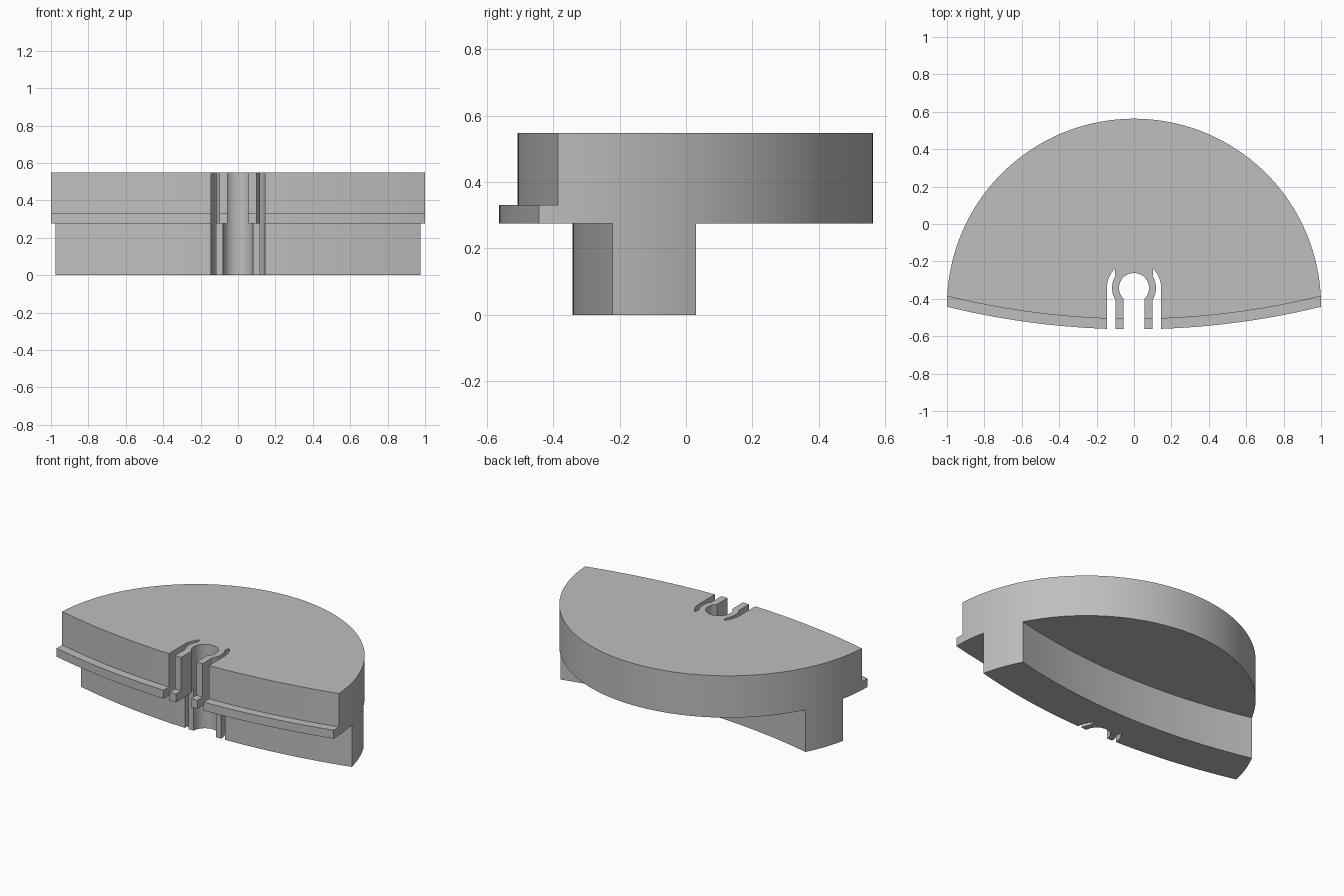
import bpy, bmesh
from math import sin, cos, atan2, acos, asin, pi, sqrt, radians

cube = bpy.data.objects.get("Cube")
if cube:
    bpy.data.objects.remove(cube, do_unlink=True)

RIM_Y = -0.437      # centre of the unit-radius rim
BOW_Y = 3.64        # shared centre of the shallow front and back curves
KEY_Y = -0.342      # centre of the clip hole

grey = bpy.data.materials.new("plain grey")
grey.use_nodes = True
tone = (0.52, 0.52, 0.52, 1)
grey.diffuse_color = tone
grey.node_tree.nodes["Principled BSDF"].inputs["Base Color"].default_value = tone


def arc(cy, r, a, b, n):
    """Points along a circle centred on x = 0."""
    return [(r * cos(a + (b - a) * i / n), cy + r * sin(a + (b - a) * i / n))
            for i in range(n + 1)]


def corner(r):
    """Right-hand point where a bow of radius r meets the rim."""
    y = (1 - r * r + BOW_Y ** 2 - RIM_Y ** 2) / (2 * (BOW_Y - RIM_Y))
    return sqrt(1 - (y - RIM_Y) ** 2), y


def bow(r):
    """Shallow curve from the left rim point to the right one."""
    x, y = corner(r)
    half = asin(x / r)
    return arc(BOW_Y, r, -pi / 2 - half, -pi / 2 + half, 32)


def rim_angle(r):
    x, y = corner(r)
    return atan2(y - RIM_Y, x)


def outline(front, back=None):
    a = rim_angle(front)
    if back is None:
        return bow(front) + arc(RIM_Y, 1, a, pi - a, 96)[1:-1]
    b = rim_angle(back)
    right = arc(RIM_Y, 1, a, b, 10)[1:-1]
    left = [(-x, y) for x, y in reversed(right)]
    return bow(front) + right + bow(back)[::-1] + left


def prism(name, points, z0, z1):
    bm = bmesh.new()
    base = bm.faces.new([bm.verts.new((x, y, z0)) for x, y in points])
    top = bmesh.ops.extrude_face_region(bm, geom=[base])["geom"]
    bmesh.ops.translate(bm, vec=(0, 0, z1 - z0),
                        verts=[v for v in top if isinstance(v, bmesh.types.BMVert)])
    bmesh.ops.recalc_face_normals(bm, faces=bm.faces)
    mesh = bpy.data.meshes.new(name)
    bm.to_mesh(mesh)
    bm.free()
    mesh.materials.append(grey)
    obj = bpy.data.objects.new(name, mesh)
    bpy.context.collection.objects.link(obj)
    return obj


# Main parts
parts = [
    prism("upper_deck", outline(4.148), 0.275, 0.548),
    prism("front_lip", outline(4.203, 4.148), 0.275, 0.33),
    prism("lower_rail", outline(3.983, 3.716), 0, 0.275),
]

# Keyhole cutter: round hole with a straight mouth
mouth = acos(0.055 / 0.08)
keyhole = [(0.055, -0.7)] + arc(KEY_Y, 0.08, -mouth, pi + mouth, 40) + [(-0.055, -0.7)]
cutters = [prism("keyhole_cutter", keyhole, -0.1, 0.7)]

# Relief slots that leave a springy arm on each side of the hole
bulge = acos(0.1 / 0.118)
slot = ([(0.1, -0.7)] + arc(KEY_Y, 0.118, -bulge, bulge, 16)
        + arc(KEY_Y, 0.145, radians(45), 0, 12) + [(0.145, -0.7)])
for side, s in (("left", 1), ("right", -1)):
    cutters.append(prism(side + "_slot_cutter", [(s * x, y) for x, y in slot], -0.1, 0.7))

# Cut the clip through every part
for part in parts:
    bpy.ops.object.select_all(action="DESELECT")
    part.select_set(True)
    bpy.context.view_layer.objects.active = part
    for cutter in cutters:
        mod = part.modifiers.new("clip_cut", "BOOLEAN")
        mod.operation = "DIFFERENCE"
        mod.solver = "EXACT"
        mod.object = cutter
        bpy.ops.object.modifier_apply(modifier=mod.name)
    bpy.ops.object.shade_smooth_by_angle(angle=radians(30))

for cutter in cutters:
    bpy.data.objects.remove(cutter, do_unlink=True)
